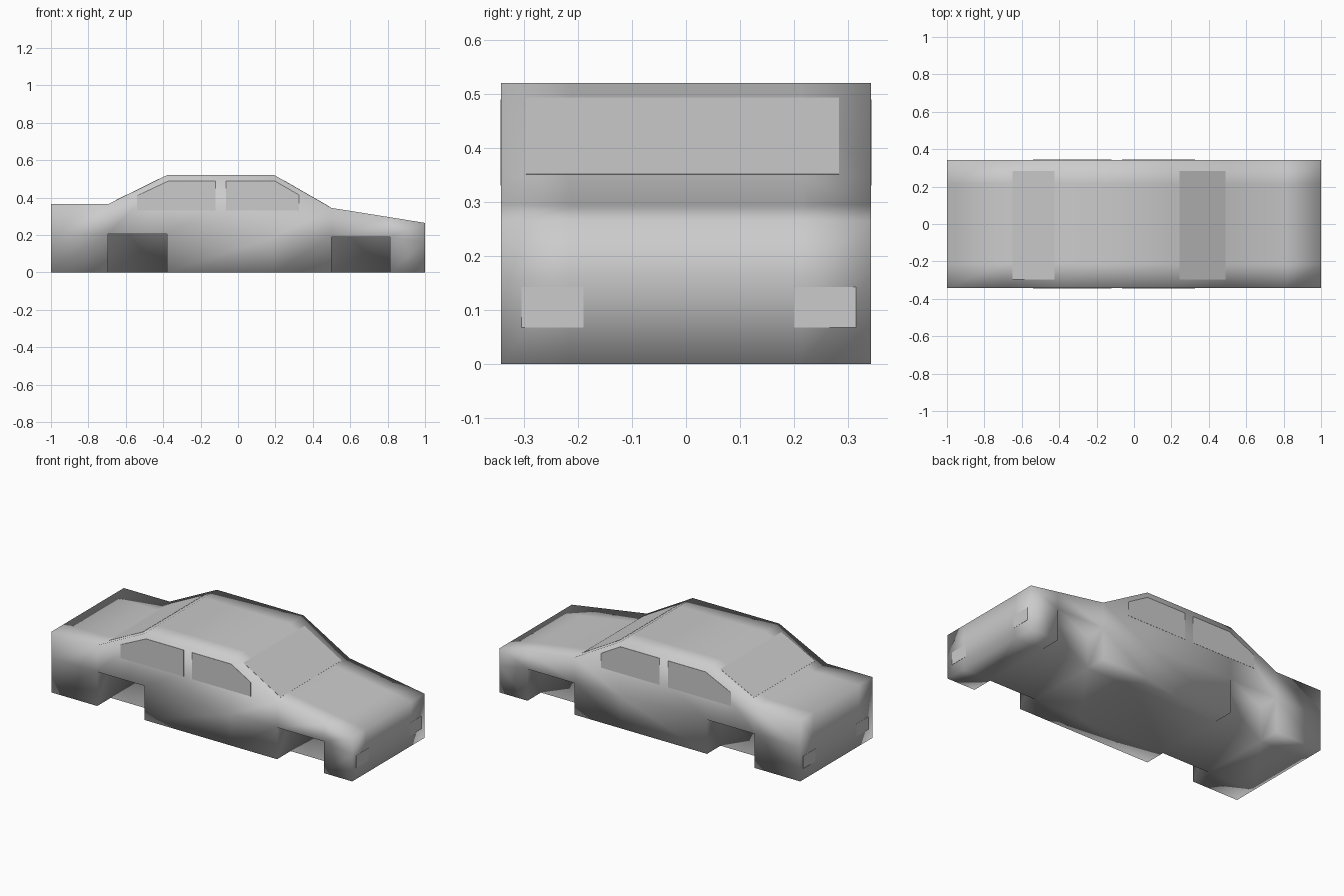
import bpy, bmesh
from mathutils import Vector

if "Cube" in bpy.data.objects:
    bpy.data.objects.remove(bpy.data.objects["Cube"])

W = 0.343      # half width
INNER = 0.215  # inner wall of the wheel wells


def finish(bm, name, smooth):
    bmesh.ops.recalc_face_normals(bm, faces=bm.faces)
    me = bpy.data.meshes.new(name)
    bm.to_mesh(me)
    bm.free()
    for p in me.polygons:
        p.use_smooth = smooth
    ob = bpy.data.objects.new(name, me)
    bpy.context.collection.objects.link(ob)
    return ob


# Car body: a cage of cells along the side profile, leaving out the wheel wells
# each column is (x, height of well roof, height of top)
columns = [(-0.999, 0.205, 0.365), (-0.695, 0.205, 0.365), (-0.38, 0.205, 0.52),
           (0.195, 0.19, 0.52), (0.5, 0.19, 0.345), (0.813, 0.19, 0.295),
           (0.999, 0.16, 0.265)]
rows = [-W, -INNER, INNER, W]
WELLS = {1, 4}


def solid(i, j, k):
    inside = 0 <= i < len(columns) - 1 and 0 <= j < 3 and 0 <= k < 2
    return inside and not (i in WELLS and j != 1 and k == 0)


bm = bmesh.new()
verts = {}


def vert(key):
    if key not in verts:
        i, j, k = key
        x, mid, top = columns[i]
        verts[key] = bm.verts.new((x, rows[j], (0, mid, top)[k]))
    return verts[key]


for i in range(len(columns) - 1):
    for j in range(3):
        for k in range(2):
            if not solid(i, j, k):
                continue
            for axis in range(3):
                for side in (0, 1):
                    cell = [i, j, k]
                    cell[axis] += 1 if side else -1
                    if solid(*cell):
                        continue
                    quad = []
                    for u, v in ((0, 0), (1, 0), (1, 1), (0, 1)):
                        key = [i, j, k]
                        key[axis] += side
                        key[(axis + 1) % 3] += u
                        key[(axis + 2) % 3] += v
                        quad.append(vert(tuple(key)))
                    bm.faces.new(quad)
finish(bm, "car_body", True)


def plate(name, points, normal, t=0.001):
    """Thin flat plate lying on the body, standing proud by t."""
    bm = bmesh.new()
    n = Vector(normal).normalized() * t
    lo = [bm.verts.new(Vector(p) - n) for p in points]
    hi = [bm.verts.new(Vector(p) + n) for p in points]
    bm.faces.new(lo)
    bm.faces.new(hi)
    for a in range(len(points)):
        b = (a + 1) % len(points)
        bm.faces.new((lo[a], lo[b], hi[b], hi[a]))
    return finish(bm, name, False)


# Side windows
side_windows = {
    "rear_side_window": [(-0.54, 0.33), (-0.12, 0.33), (-0.12, 0.49), (-0.37, 0.49), (-0.54, 0.41)],
    "front_side_window": [(-0.065, 0.33), (0.325, 0.33), (0.325, 0.415), (0.195, 0.49), (-0.065, 0.49)],
}
for name, outline in side_windows.items():
    for s in (-1, 1):
        plate(name, [(x, s * W, z) for x, z in outline], (0, s, 0))


# Windscreen and rear window, lying on the sloped panels
def sloped_window(name, foot, head, x0, x1):
    def z(x):
        return foot[1] + (head[1] - foot[1]) * (x - foot[0]) / (head[0] - foot[0])
    d = (head[0] - foot[0], head[1] - foot[1])
    s = 1 if d[0] < 0 else -1
    pts = [(x0, -0.296, z(x0)), (x1, -0.296, z(x1)), (x1, 0.283, z(x1)), (x0, 0.283, z(x0))]
    plate(name, pts, (s * d[1], 0, abs(d[0])))


sloped_window("windscreen", (0.5, 0.345), (0.195, 0.52), 0.243, 0.49)
sloped_window("rear_window", (-0.695, 0.365), (-0.38, 0.52), -0.65, -0.425)

# Headlights and tail lights
for name, s in (("headlight", 1), ("tail_light", -1)):
    for y0, y1 in ((-0.305, -0.19), (0.2, 0.315)):
        x = s * 0.999
        plate(name, [(x, y0, 0.067), (x, y1, 0.067), (x, y1, 0.142), (x, y0, 0.142)], (s, 0, 0))
